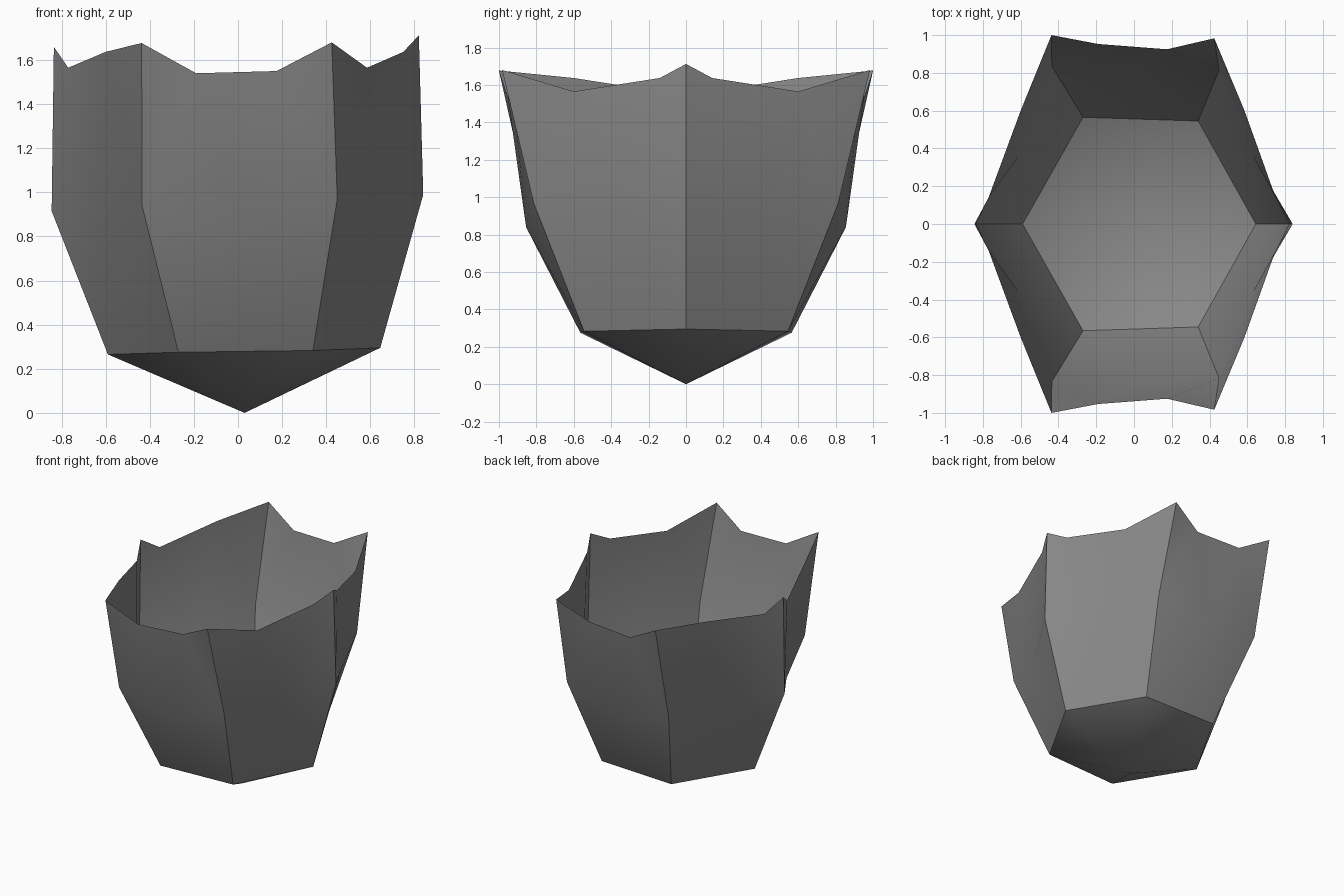
import bpy, bmesh

if "Cube" in bpy.data.objects:
    bpy.data.objects.remove(bpy.data.objects["Cube"])

# Half profile rings (y <= 0), running from the left seam to the right seam
APEX = (0.03, 0, 0)
BASE = [(-0.59, 0, 0.265), (-0.27, -0.565, 0.275), (0.34, -0.545, 0.283), (0.645, 0, 0.295)]
BELLY = [(-0.845, 0, 0.915), (-0.61, -0.36, 0.835), (-0.435, -0.835, 0.94), (0.01, -0.855, 0.84),
         (0.45, -0.815, 0.97), (0.63, -0.36, 0.90), (0.84, 0, 0.99)]
RIM = [(-0.835, 0, 1.66), (-0.77, -0.14, 1.565), (-0.60, -0.60, 1.637), (-0.437, -1.0, 1.677),
       (-0.19, -0.953, 1.54), (0.175, -0.925, 1.55), (0.425, -0.983, 1.68),
       (0.585, -0.60, 1.565), (0.75, -0.14, 1.637), (0.82, 0, 1.712)]

bm = bmesh.new()
apex = bm.verts.new(APEX)
base, belly, rim = [[bm.verts.new(p) for p in ring] for ring in (BASE, BELLY, RIM)]

# Each petal wall widens from one segment at the base to three at the rim
for i in range(3):
    a, b = base[i:i + 2]
    l, m, r = belly[2 * i:2 * i + 3]
    t = rim[3 * i:3 * i + 4]
    for tri in ((apex, b, a), (a, b, m), (a, m, l), (b, r, m), (l, t[1], t[0]),
                (l, m, t[1]), (m, t[2], t[1]), (m, r, t[2]), (r, t[3], t[2])):
        bm.faces.new(tri)

# Mirror the half front to back
copy = bmesh.ops.duplicate(bm, geom=bm.verts[:] + bm.edges[:] + bm.faces[:])["geom"]
for v in copy:
    if isinstance(v, bmesh.types.BMVert):
        v.co.y *= -1
bmesh.ops.reverse_faces(bm, faces=[f for f in copy if isinstance(f, bmesh.types.BMFace)])
bmesh.ops.remove_doubles(bm, verts=bm.verts, dist=0.0005)

mesh = bpy.data.meshes.new("petal_cup")
bm.to_mesh(mesh)
bm.free()
cup = bpy.data.objects.new("petal_cup", mesh)
bpy.context.collection.objects.link(cup)

grey = bpy.data.materials.new("grey")
grey.diffuse_color = (0.25, 0.25, 0.25, 1)
grey.use_nodes = True
grey.node_tree.nodes["Principled BSDF"].inputs["Base Color"].default_value = grey.diffuse_color
mesh.materials.append(grey)

# Smooth petals with crisp corners
bpy.context.view_layer.objects.active = cup
cup.select_set(True)
bpy.ops.object.shade_smooth_by_angle(angle=0.5236)
